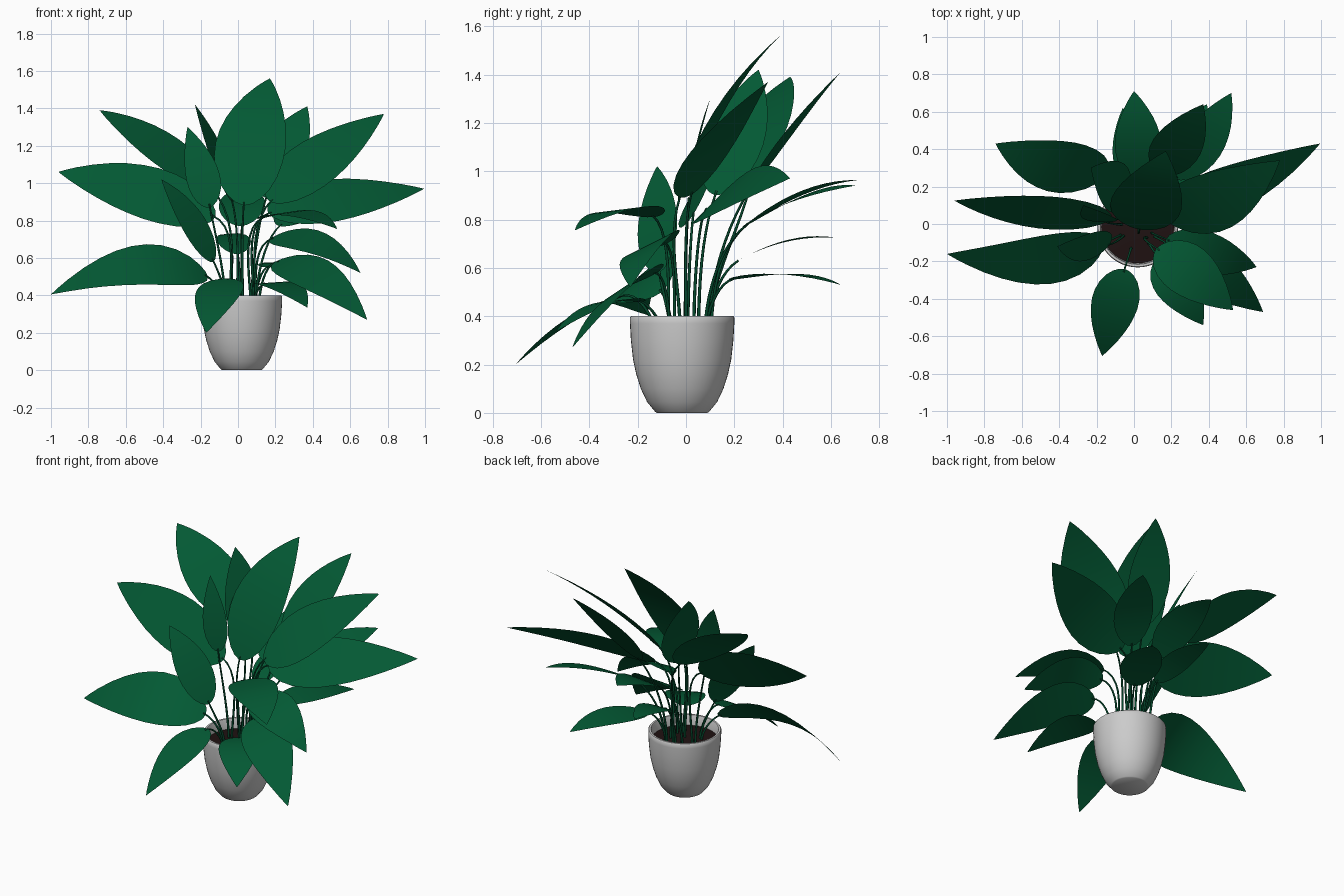
import bpy, bmesh, math
from mathutils import Vector as V

if "Cube" in bpy.data.objects:
    bpy.data.objects.remove(bpy.data.objects["Cube"])


def material(name, rgb):
    m = bpy.data.materials.new(name)
    m.diffuse_color = (*rgb, 1)
    m.use_nodes = True
    m.node_tree.nodes["Principled BSDF"].inputs["Base Color"].default_value = m.diffuse_color
    return m


GREEN = material("leaf_green", (0.001, 0.1, 0.034))
STEM = material("stem_green", (0.001, 0.065, 0.025))
SOIL = material("soil_brown", (0.014, 0.006, 0.006))
CENTRE = V((0.02, -0.016, 0))


def mesh_object(name, verts, faces, mat=None):
    me = bpy.data.meshes.new(name)
    me.from_pydata(verts, [], faces)
    ob = bpy.data.objects.new(name, me)
    bpy.context.collection.objects.link(ob)
    if mat:
        me.materials.append(mat)
    # weld the collapsed ends
    bm = bmesh.new()
    bm.from_mesh(me)
    bmesh.ops.remove_doubles(bm, verts=bm.verts, dist=1e-5)
    bm.to_mesh(me)
    bm.free()
    bpy.context.view_layer.objects.active = ob
    ob.select_set(True)
    bpy.ops.object.shade_smooth_by_angle(angle=math.radians(40))
    ob.select_set(False)
    return ob


def lathe(name, profile, n=48, mat=None):
    verts = [CENTRE + V((r * math.cos(k * math.tau / n), r * math.sin(k * math.tau / n), z))
             for r, z in profile for k in range(n)]
    faces = [(i * n + k, i * n + (k + 1) % n, (i + 1) * n + (k + 1) % n, (i + 1) * n + k)
             for i in range(len(profile) - 1) for k in range(n)]
    return mesh_object(name, verts, faces, mat)


# pot and soil
lathe("pot", [(0, 0), (0.105, 0), (0.112, 0.005), (0.145, 0.045), (0.171, 0.1), (0.19, 0.16), (0.203, 0.22),
              (0.212, 0.3), (0.216, 0.37), (0.216, 0.395), (0.212, 0.4), (0.2, 0.4), (0.197, 0.395), (0.193, 0.32)])
lathe("soil", [(0.194, 0.335), (0.1, 0.34), (0, 0.342)], mat=SOIL)

# leaf half width along its length
OUTLINE = [(0, 0), (0.015, 0.24), (0.05, 0.46), (0.11, 0.69), (0.2, 0.88), (0.3, 0.98), (0.4, 1), (0.5, 0.95),
           (0.6, 0.85), (0.7, 0.7), (0.8, 0.51), (0.9, 0.28), (0.96, 0.12), (1, 0)]

stems = bpy.data.curves.new("stems", "CURVE")
stems.dimensions = "3D"
stems.bevel_depth = 0.0075
stems.bevel_resolution = 2
stems.resolution_u = 10
stems.use_fill_caps = True
stems.materials.append(STEM)
bpy.context.collection.objects.link(bpy.data.objects.new("stems", stems))


def leaf(name, base, mid, tip, half, side):
    base, mid, tip, side = V(base), V(mid), V(tip), V(side)
    ctrl = 2 * mid - (base + tip) / 2
    d = (tip - base).normalized()
    side = (side - d * side.dot(d)).normalized()
    if d.cross(side).dot(V((0, -0.5, 1))) < 0:
        side = -side
    cols, verts = 5, []
    for t, w in OUTLINE:
        p = base * (1 - t) ** 2 + ctrl * 2 * t * (1 - t) + tip * t * t
        verts += [p + side * half * w * (c / 2 - 1) for c in range(cols)]
    faces = [(i * cols + c, (i + 1) * cols + c, (i + 1) * cols + c + 1, i * cols + c + 1)
             for i in range(len(OUTLINE) - 1) for c in range(cols - 1)]
    mesh_object(name, verts, faces, GREEN)
    # stem from the soil into the leaf base
    off = (base - CENTRE) * 0.5
    off.z = 0
    if off.length > 0.12:
        off *= 0.12 / off.length
    root = CENTRE + off + V((0, 0, 0.32))
    tan = (ctrl - base).normalized()
    span = (base - root).length
    s = stems.splines.new("BEZIER")
    s.bezier_points.add(1)
    for bp, co, h in zip(s.bezier_points, (root, base + tan * 0.02), (V((0, 0, 1)), tan)):
        bp.handle_left_type = bp.handle_right_type = "FREE"
        bp.co = co
        bp.handle_left = co - h * span * 0.33
        bp.handle_right = co + h * span * 0.33
    s.bezier_points[1].radius = 0.6


# leaves: base, middle, tip, half width, sideways direction
leaf("leaf_left_mid", (-.12, .03, .82), (-.55, .07, .97), (-.96, .125, 1.06), .165, (0, .17, .28))
leaf("leaf_left_low", (-.16, -.1, .5), (-.55, -.2, .56), (-1, -.16, .405), .17, (0, .26, .22))
leaf("leaf_left_high", (-.14, .27, .97), (-.45, .32, 1.22), (-.74, .43, 1.39), .16, (0, .26, .19))
leaf("leaf_back_upright", (-.03, .12, .9), (-.12, .22, 1.18), (-.23, .3, 1.42), .13, (.34, .77, -.14))
leaf("leaf_small_upright", (-.15, .01, .87), (-.2, .04, 1.08), (-.27, .1, 1.3), .09, (1, 0, .25))
leaf("leaf_top", (.03, -.03, .88), (.08, .15, 1.27), (.17, .39, 1.56), .19, (1, -.16, -.08))
leaf("leaf_back_high", (.15, .26, .92), (.25, .45, 1.19), (.37, .64, 1.41), .135, (1, -.32, -.22))
leaf("leaf_right_high", (.17, .02, .9), (.46, .14, 1.15), (.78, .34, 1.37), .19, (-.27, .29, .17))
leaf("leaf_right_mid", (.16, .08, .84), (.56, .21, .92), (.995, .43, .97), .165, (-.15, .25, .25))
leaf("leaf_back_right", (.22, .24, .77), (.39, .47, .89), (.52, .7, .94), .12, (1, -.68, -.3))
leaf("leaf_back_low", (.15, .18, .55), (.28, .42, .575), (.39, .64, .53), .12, (1, -.5, 0))
leaf("leaf_back_small", (0, .2, .62), (-.03, .41, .71), (-.06, .62, .725), .09, (1, .1, .06))
leaf("leaf_back_mid", (.02, .24, .77), (.02, .48, .91), (0, .71, .963), .125, (1, 0, .08))
leaf("leaf_front_right_a", (.12, -.13, .81), (.33, -.28, .84), (.53, -.46, .755), .14, (.6, .8, .1))
leaf("leaf_front_right_b", (.17, -.08, .7), (.42, -.17, .68), (.655, -.23, .52), .13, (.1, .25, .13))
leaf("leaf_front_right_c", (.2, -.12, .58), (.43, -.28, .5), (.69, -.47, .27), .145, (.2, .18, .12))
leaf("leaf_front_right_d", (.13, -.18, .46), (.25, -.35, .45), (.37, -.54, .335), .12, (.8, .5, .05))
leaf("leaf_front_low", (-.05, -.24, .49), (-.115, -.47, .39), (-.17, -.705, .2), .125, (1, -.2, 0))
leaf("leaf_front_left", (-.13, -.11, .58), (-.26, -.12, .82), (-.41, -.12, 1.02), .105, (.26, .38, .17))
